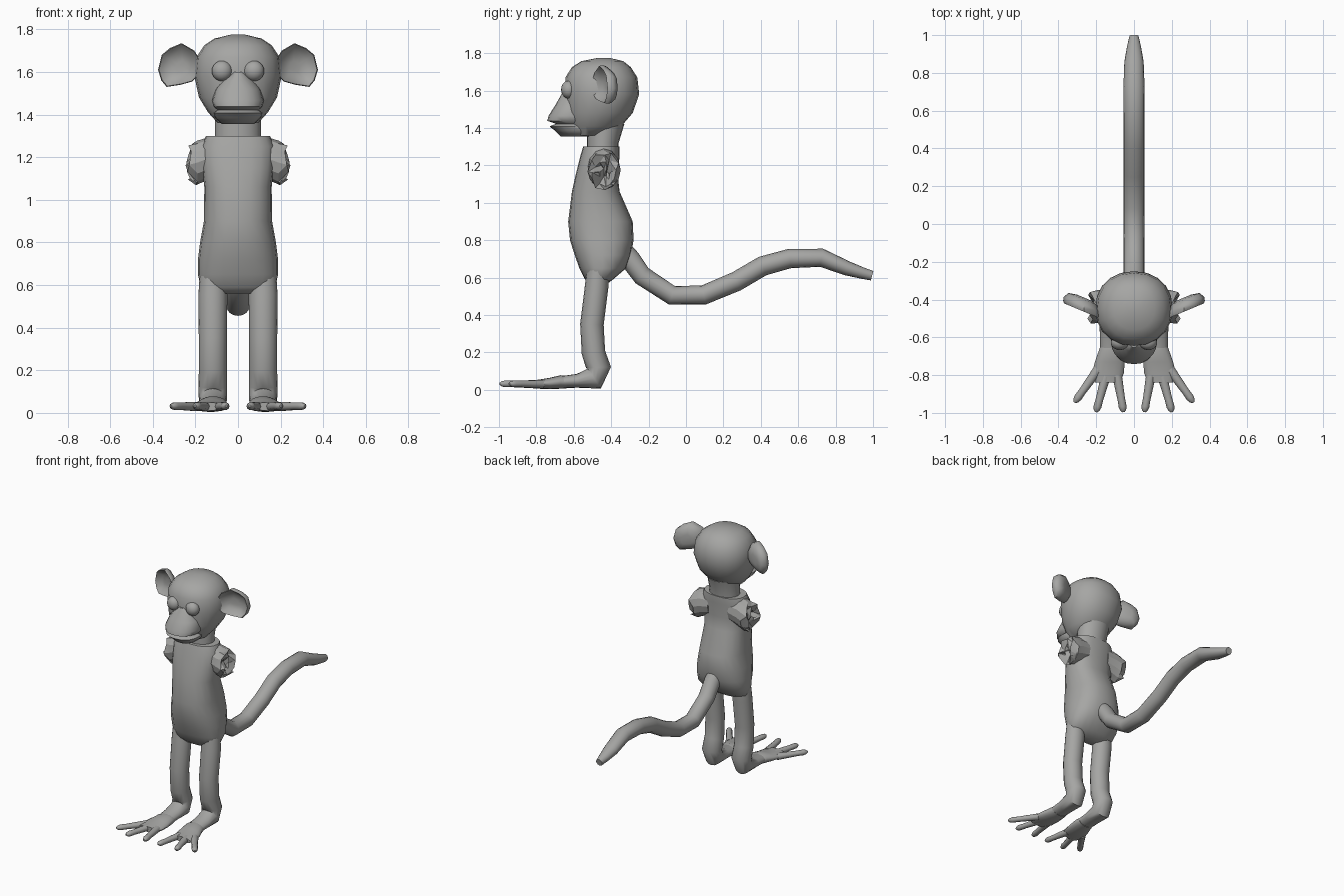
import bpy, bmesh, math, random
from mathutils import Vector

if "Cube" in bpy.data.objects:
    bpy.data.objects.remove(bpy.data.objects["Cube"])

random.seed(4)
X, Y, Z = Vector((1, 0, 0)), Vector((0, 1, 0)), Vector((0, 0, 1))
grey = bpy.data.materials.new("warm grey")
grey.diffuse_color = (0.38, 0.38, 0.37, 1)
grey.use_nodes = True
grey.node_tree.nodes["Principled BSDF"].inputs["Base Color"].default_value = grey.diffuse_color


def finish(name, bm, mirror=False, angle=50):
    """Turn a bmesh into a shaded object, optionally mirrored across x."""
    bmesh.ops.recalc_face_normals(bm, faces=bm.faces)
    me = bpy.data.meshes.new(name)
    bm.to_mesh(me)
    bm.free()
    ob = bpy.data.objects.new(name, me)
    bpy.context.collection.objects.link(ob)
    me.materials.append(grey)
    if mirror:
        ob.modifiers.new("mirror", 'MIRROR').use_mirror_merge = False
    bpy.ops.object.select_all(action='DESELECT')
    ob.select_set(True)
    bpy.context.view_layer.objects.active = ob
    if angle:
        bpy.ops.object.shade_smooth_by_angle(angle=math.radians(angle))
    return ob


def skin(bm, rings):
    """Bridge rings of points and cap both ends."""
    vs = [[bm.verts.new(p) for p in r] for r in rings]
    n = len(vs[0])
    for a, b in zip(vs, vs[1:]):
        for i in range(n):
            j = (i + 1) % n
            bm.faces.new((a[i], a[j], b[j], b[i]))
    bm.faces.new(vs[0])
    bm.faces.new(vs[-1])


def loft(bm, stations, side=X, axis=None, n=16, power=1.0):
    """stations: (centre, side radius, other radius); axis fixes ring direction."""
    pts = [Vector(s[0]) for s in stations]
    rings = []
    for k, (_, r1, r2) in enumerate(stations):
        a, b = pts[max(k - 1, 0)], pts[min(k + 1, len(pts) - 1)]
        t = axis or (b - a).normalized()
        u = (side - t * side.dot(t)).normalized()
        w = u.cross(t)
        ring = []
        for i in range(n):
            ang = 2 * math.pi * i / n
            c, s = math.cos(ang), math.sin(ang)
            c = math.copysign(abs(c) ** power, c)
            s = math.copysign(abs(s) ** power, s)
            ring.append(pts[k] + u * (r1 * c) + w * (r2 * s))
        rings.append(ring)
    skin(bm, rings)


def stack(name, rows, n=20, power=1.0):
    """Upright form from rows of (z, front y, back y, half width)."""
    bm = bmesh.new()
    loft(bm, [((0, (f + b) / 2, z), hw, (b - f) / 2) for z, f, b, hw in rows],
         axis=Z, n=n, power=power)
    return finish(name, bm)


# Torso and neck
stack("torso", [(.56, -.51, -.43, .12), (.59, -.54, -.39, .175), (.65, -.57, -.32, .188),
                (.72, -.595, -.295, .188), (.8, -.62, -.28, .178), (.9, -.63, -.285, .16),
                (1.06, -.61, -.355, .158), (1.15, -.59, -.365, .168),
                (1.25, -.565, -.355, .172), (1.3, -.55, -.355, .15)], power=.85)
stack("neck", [(1.25, -.53, -.36, .11), (1.32, -.53, -.36, .108), (1.42, -.53, -.33, .11)])

# Head and muzzle with a mouth groove
stack("head", [(1.36, -.60, -.42, .095), (1.41, -.63, -.345, .14), (1.48, -.645, -.285, .183),
               (1.58, -.645, -.25, .205), (1.67, -.645, -.26, .195), (1.725, -.61, -.295, .158),
               (1.757, -.56, -.335, .11), (1.775, -.47, -.41, .035)], power=.93)
stack("muzzle", [(1.355, -.67, -.5, .075), (1.385, -.70, -.5, .108), (1.408, -.73, -.5, .115),
                 (1.422, -.695, -.5, .095), (1.438, -.742, -.5, .115), (1.465, -.735, -.5, .122),
                 (1.52, -.70, -.5, .105), (1.56, -.677, -.5, .075), (1.6, -.655, -.5, .03)],
      power=.9)

# Eyes
bm = bmesh.new()
bmesh.ops.create_uvsphere(bm, u_segments=16, v_segments=10, radius=.048)
bmesh.ops.scale(bm, vec=(1, .85, 1), verts=bm.verts)
bmesh.ops.translate(bm, vec=(.075, -.627, 1.605), verts=bm.verts)
finish("eyes", bm, mirror=True)

# Cupped ears: back, rim and hollow share one outline
outline = [(.18, 1.66), (.205, 1.70), (.265, 1.735), (.32, 1.712), (.358, 1.68), (.375, 1.61),
           (.36, 1.56), (.335, 1.53), (.27, 1.54), (.215, 1.555), (.18, 1.59)]


def ear_ring(scale, depth):
    cx, cz = .26, 1.625
    out = []
    for x, z in outline:
        x, z = cx + (x - cx) * scale, cz + (z - cz) * scale
        out.append((x, -.50 + (x - .18) * .42 + depth, z))
    return out


bm = bmesh.new()
skin(bm, [ear_ring(.35, .075), ear_ring(.75, .065), ear_ring(.97, .035), ear_ring(1, .012),
          ear_ring(.96, 0), ear_ring(.86, .012), ear_ring(.6, .038), ear_ring(.25, .045)])
finish("ears", bm, mirror=True)

# Shoulder stumps with torn ends
bm = bmesh.new()
loft(bm, [((.08, -.44, 1.2), .08, .085), ((.15, -.44, 1.19), .085, .10),
          ((.19, -.437, 1.175), .088, .103), ((.215, -.435, 1.17), .085, .095),
          ((.222, -.435, 1.165), .06, .065), ((.2, -.435, 1.165), .025, .03)],
     side=Y, axis=X, n=12)
for v in bm.verts:
    if v.co.x > .195:
        v.co += Vector((random.uniform(-.03, .025), random.uniform(-.01, .01),
                        random.uniform(-.015, .015)))
bmesh.ops.triangulate(bm, faces=[f for f in bm.faces if f.calc_center_median().x > .19])
finish("shoulder_stumps", bm, mirror=True, angle=25)

# Legs, bending forward at the heel
bm = bmesh.new()
leg = [(-.47, .68, .06, .055), (-.478, .55, .068, .063), (-.503, .35, .066, .063),
       (-.495, .2, .066, .063), (-.468, .12, .067, .067), (-.49, .06, .066, .064),
       (-.58, .048, .063, .037), (-.69, .04, .06, .03)]
loft(bm, [((.118, y, z), rx, r) for y, z, rx, r in leg])
finish("legs", bm, mirror=True)

# Feet: flat palm and three splayed toes
bm = bmesh.new()
loft(bm, [((.116, -.64, .04), .06, .032), ((.118, -.67, .042), .068, .036),
          ((.128, -.73, .034), .079, .03), ((.138, -.79, .03), .084, .024),
          ((.14, -.84, .03), .066, .02)], axis=Y)
finish("feet", bm, mirror=True)

bm = bmesh.new()
for a, b in [((.09, -.80), (.057, -.985)), ((.148, -.80), (.198, -.985)),
             ((.19, -.77), (.308, -.935))]:
    a, b = Vector((*a, .03)), Vector((*b, .032))
    loft(bm, [(a.lerp(b, t), r, r * .9) for t, r in
              [(0, .026), (.35, .023), (.7, .02), (.9, .021), (1, .016), (1.06, .006)]], n=10)
finish("toes", bm, mirror=True)

# Tail
bm = bmesh.new()
tail = [(-.37, .78, .05, .05), (-.3, .7, .056, .055), (-.235, .61, .056, .053),
        (-.075, .505, .056, .052), (.095, .507, .056, .052), (.27, .58, .056, .053),
        (.41, .662, .056, .053), (.555, .702, .056, .052), (.725, .706, .056, .049),
        (.86, .65, .051, .039), (.94, .625, .037, .031), (.995, .61, .024, .026)]
loft(bm, [((0, y, z), rx, r) for y, z, rx, r in tail])
finish("tail", bm)
